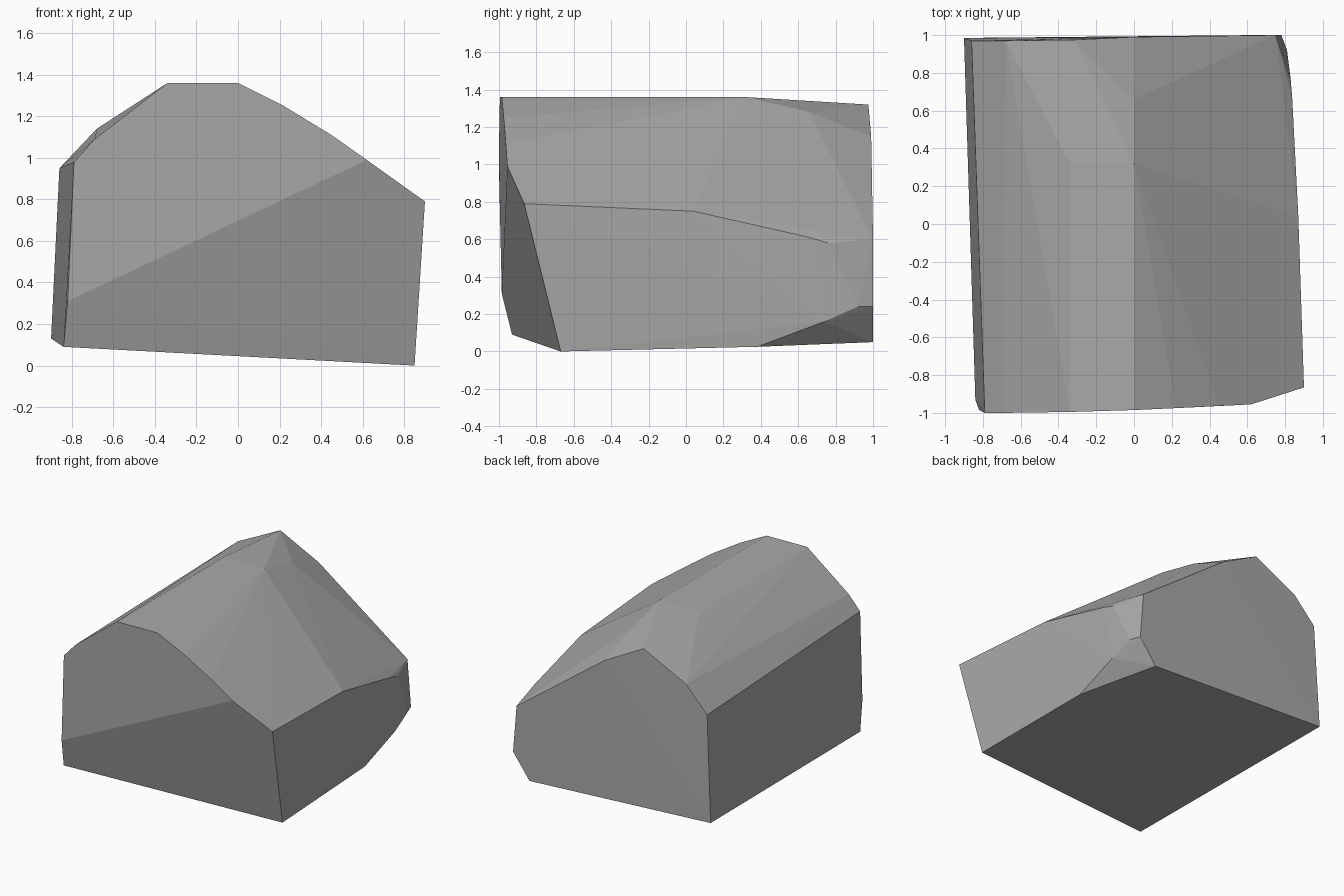
import bpy
import bmesh

# Corner points of the boulder, grouped by region
front = [(-0.84, -0.93, 0.09), (-0.82, -0.985, 0.31), (-0.79, -1.0, 0.98),
         (-0.69, -1.0, 1.09), (-0.34, -0.995, 1.36), (0.0, -0.985, 1.36),
         (0.22, -0.975, 1.25), (0.45, -0.963, 1.11), (0.62, -0.955, 0.99),
         (0.90, -0.865, 0.79), (0.85, -0.67, 0.0)]
crown = [(-0.34, 0.32, 1.36), (0.0, 0.32, 1.36), (0.0, 0.66, 1.28)]
right = [(0.87, 0.04, 0.75), (0.838, 0.66, 0.61), (0.83, 0.76, 0.58),
         (0.81, 0.92, 0.24), (0.825, 0.74, 0.16), (0.82, 0.38, 0.025)]
back = [(-0.90, 0.985, 0.13), (-0.86, 0.97, 0.95), (-0.68, 0.97, 1.14),
        (-0.32, 0.975, 1.32), (0.0, 0.99, 1.15), (0.75, 1.0, 0.60),
        (0.78, 1.0, 0.24), (0.64, 1.0, 0.05)]

# Convex faceted stone wrapped around the points
bm = bmesh.new()
for p in front + crown + right + back:
    bm.verts.new(p)
hull = bmesh.ops.convex_hull(bm, input=bm.verts)
loose = [v for v in bm.verts if not v.link_faces]
bmesh.ops.delete(bm, geom=loose, context='VERTS')
bmesh.ops.recalc_face_normals(bm, faces=bm.faces)

mesh = bpy.data.meshes.new("boulder")
bm.to_mesh(mesh)
bm.free()
boulder = bpy.data.objects.new("boulder", mesh)
bpy.context.collection.objects.link(boulder)

# Plain stone colour
stone = bpy.data.materials.new("stone grey")
stone.diffuse_color = (0.4, 0.4, 0.4, 1)
mesh.materials.append(stone)
